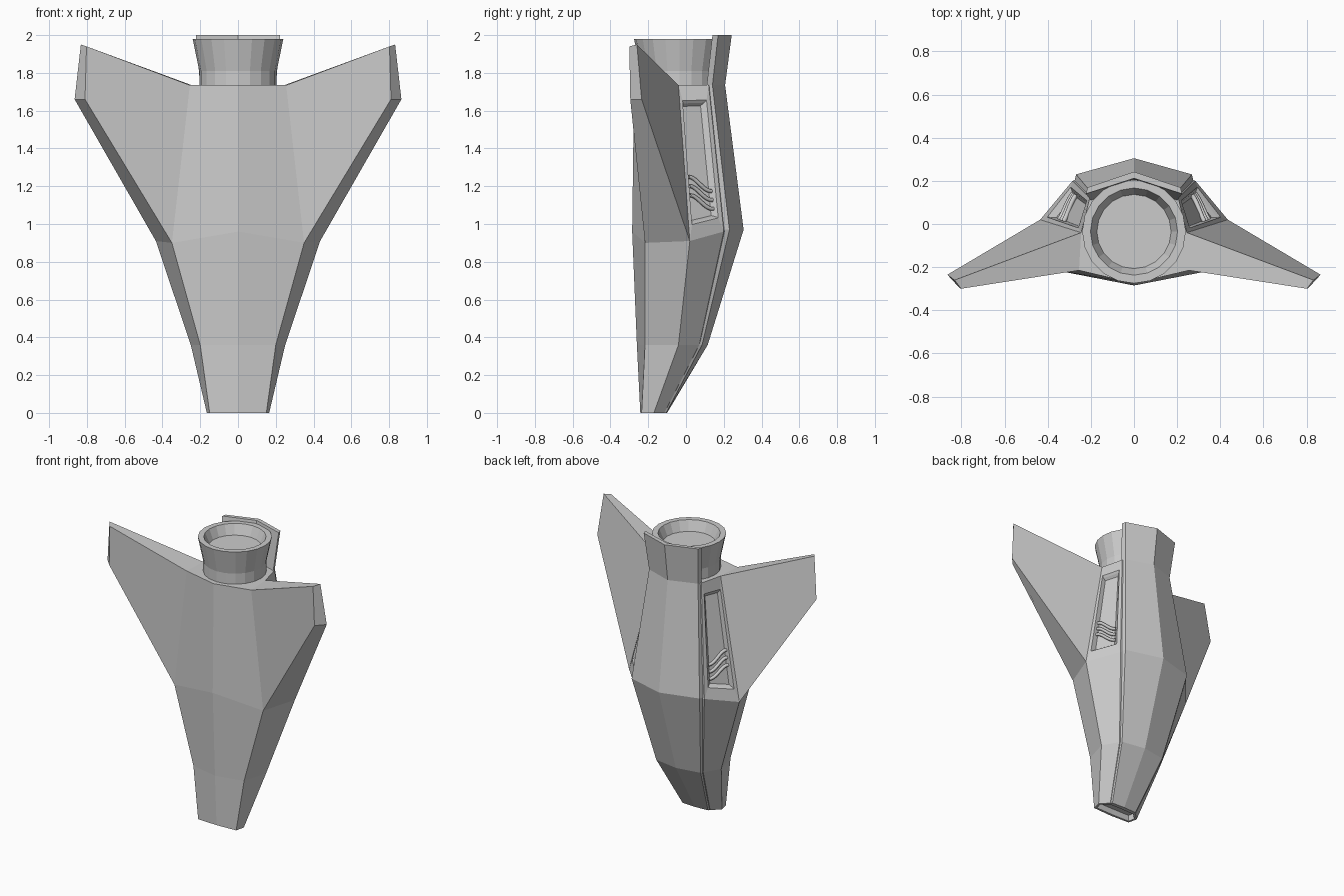
import bpy, bmesh
from math import cos, sin, pi, radians
from mathutils import Vector as V

if "Cube" in bpy.data.objects:
    bpy.data.objects.remove(bpy.data.objects["Cube"])


def finish(name, bm):
    bmesh.ops.recalc_face_normals(bm, faces=bm.faces[:])
    me = bpy.data.meshes.new(name)
    bm.to_mesh(me)
    bm.free()
    ob = bpy.data.objects.new(name, me)
    bpy.context.collection.objects.link(ob)
    return ob


def mirror(p, s):
    return V((p[0] * s, p[1], p[2]))


def loft(bm, rings, skip=lambda r, i: False):
    vs = [[bm.verts.new(p) for p in r] for r in rings]
    n = len(rings[0])
    for r in range(len(vs) - 1):
        for i in range(n):
            if not skip(r, i):
                j = (i + 1) % n
                bm.faces.new((vs[r][i], vs[r][j], vs[r + 1][j], vs[r + 1][i]))
    return vs


# half sections: belly centre, belly edge, side edge, shoulder, back ridge
half = [
    [(0, -.242, 0), (.15, -.235, 0), (.165, -.17, 0), (.11, -.115, 0), (0, -.11, 0)],
    [(0, -.26, .36), (.20, -.217, .36), (.25, -.04, .36), (.185, .07, .36), (0, .095, .36)],
    [(0, -.285, .96), (.35, -.217, .90), (.435, .02, .91), (.285, .20, .96), (0, .28, .97)],
    [(0, -.275, 1.735), (.255, -.215, 1.735), (.245, -.04, 1.735), (.205, .12, 1.735), (0, .185, 1.735)],
]
rings = [[V(p) for p in h] + [mirror(p, -1) for p in h[3:0:-1]] for h in half]

# hull, open where the side panels go
bm = bmesh.new()
vs = loft(bm, rings, lambda r, i: r == 2 and i in (2, 5))
bm.faces.new(vs[-1])
base = bm.faces.new(vs[0])
bmesh.ops.recalc_face_normals(bm, faces=bm.faces[:])
bmesh.ops.inset_region(bm, faces=[base], thickness=.018)
bmesh.ops.inset_region(bm, faces=[base], thickness=.006, depth=-.04)
finish("hull", bm)

# side panel surface as a function of u (across), v (up) and sink
S0, T0 = V(half[2][2]), V(half[2][3])
S1, T1 = V(half[3][2]), V(half[3][3])
normal = (T0 - S0).cross(S1 - S0).normalized()
if normal.x < 0:
    normal = -normal


def panel(u, v, sink=0):
    return S0.lerp(T0, u).lerp(S1.lerp(T1, u), v) - normal * sink


def rect(u0, u1, v0, v1, sink):
    return [panel(u0, v0, sink), panel(u1, v0, sink), panel(u1, v1, sink), panel(u0, v1, sink)]


for s, side in ((1, "right"), (-1, "left")):
    # recessed side panel with a stepped frame
    bm = bmesh.new()
    steps = [rect(0, 1, 0, 1, 0), rect(.1, .88, .1, .9, 0), rect(.14, .84, .115, .885, .012),
             rect(.2, .78, .13, .87, .03)]
    vs = loft(bm, [[mirror(p, s) for p in r] for r in steps])
    bm.faces.new(vs[-1])
    ob = finish("side_panel_" + side, bm)

    # wavy vents in the panel
    cu = bpy.data.curves.new("wavy_vents_" + side, 'CURVE')
    cu.dimensions = '3D'
    cu.bevel_depth = .011
    cu.bevel_resolution = 1
    for k in range(3):
        sp = cu.splines.new('POLY')
        sp.points.add(10)
        for i, pt in enumerate(sp.points):
            t = i / 10
            drop = t * t * (3 - 2 * t)
            p = mirror(panel(.16 + .66 * t, .41 - .06 * k - .12 * drop, .018), s)
            pt.co = (*p, 1)
    bpy.context.collection.objects.link(bpy.data.objects.new("wavy_vents_" + side, cu))

    # wing: tapered block from hull side to tip
    bm = bmesh.new()
    root = [half[2][1], half[2][2], half[3][2], half[3][1]]
    tip = [(.81, -.295, 1.66), (.865, -.235, 1.66), (.832, -.26, 1.95), (.802, -.30, 1.94)]
    vs = loft(bm, [[mirror(p, s) for p in r] for r in (root, tip)])
    bm.faces.new(vs[-1])
    finish("wing_" + side, bm)

# back shell: z, edge x, edge y, ridge y
bm = bmesh.new()
shell = []
for z, x, y, ridge in ((0, .10, -.105, -.10), (.36, .175, .085, .115), (.97, .268, .23, .305),
                       (1.735, .193, .14, .207), (2, .215, .17, .242)):
    t = .012 if z < .1 else .03
    shell.append([V((x, y, z)), V((0, ridge, z)), V((-x, y, z)),
                  V((-x - .008, y - t, z)), V((0, ridge - t, z)), V((x + .008, y - t, z))])
vs = loft(bm, shell)
for ring in (vs[0], vs[-1]):
    bm.faces.new((ring[0], ring[1], ring[4], ring[5]))
    bm.faces.new((ring[1], ring[2], ring[3], ring[4]))
finish("back_shell", bm)

# nozzle: revolved profile with a shallow cup
bm = bmesh.new()
N = 20
profile = [(.205, 1.70), (.205, 1.81), (.24, 1.98), (.202, 1.98), (.172, 1.91)]
vs = loft(bm, [[V((r * cos(2 * pi * i / N), -.035 + r * sin(2 * pi * i / N), z)) for i in range(N)]
               for r, z in profile])
bm.faces.new(vs[-1])
bm.faces.new(vs[0])
finish("nozzle", bm)
